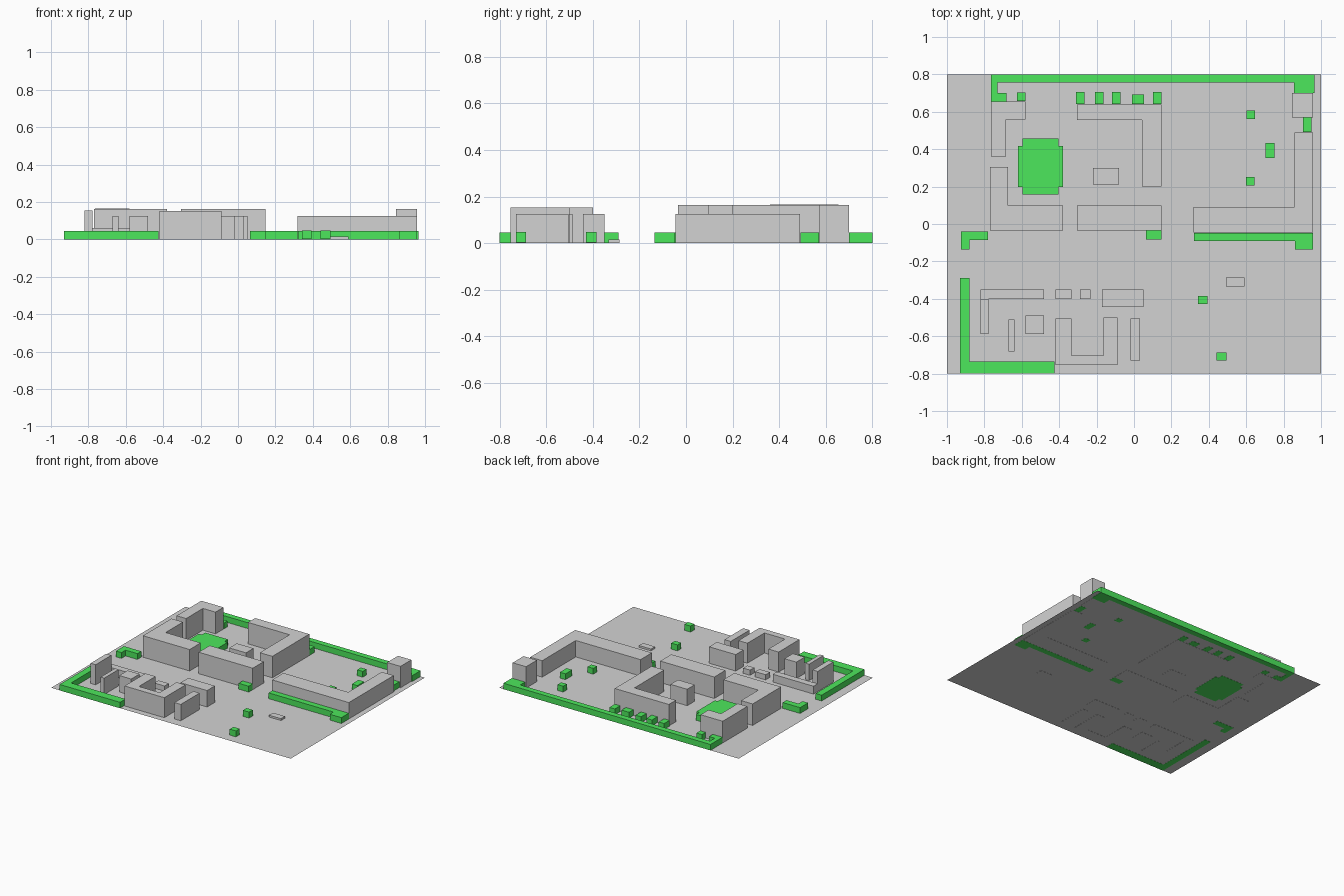
import bpy
import bmesh

cube = bpy.data.objects.get("Cube")
if cube:
    bpy.data.objects.remove(cube, do_unlink=True)


def make_material(name, colour):
    mat = bpy.data.materials.new(name)
    mat.use_nodes = True
    mat.diffuse_color = colour
    mat.node_tree.nodes["Principled BSDF"].inputs["Base Color"].default_value = colour
    return mat


concrete = make_material("concrete_grey", (0.65, 0.65, 0.65, 1))
foliage = make_material("foliage_green", (0.075, 0.82, 0.11, 1))

HEDGE, LOW, TALL = 0.045, 0.125, 0.163


def extrude_plan(name, points, height, material, base=0.0):
    """Raise a flat outline into a solid; zero height leaves a sheet."""
    bm = bmesh.new()
    face = bm.faces.new([bm.verts.new((x, y, base)) for x, y in points])
    face.normal_update()
    if face.normal.z < 0:
        face.normal_flip()
    if height:
        top = bmesh.ops.extrude_face_region(bm, geom=[face], use_keep_orig=True)
        verts = [v for v in top["geom"] if isinstance(v, bmesh.types.BMVert)]
        bmesh.ops.translate(bm, verts=verts, vec=(0, 0, height))
        bmesh.ops.recalc_face_normals(bm, faces=bm.faces)
    mesh = bpy.data.meshes.new(name)
    bm.to_mesh(mesh)
    bm.free()
    mesh.materials.append(material)
    obj = bpy.data.objects.new(name, mesh)
    bpy.context.collection.objects.link(obj)
    return obj


def box(name, left, right, front, back, height, material=concrete, base=0.0):
    plan = [(left, front), (right, front), (right, back), (left, back)]
    return extrude_plan(name, plan, height, material, base)


def ell(name, corner, tip, arm_x, arm_y, height, material=concrete):
    """L plan: outer corner, far tip, thickness of the x arm and of the y arm."""
    (cx, cy), (tx, ty) = corner, tip
    ix = cx + (arm_y if tx > cx else -arm_y)
    iy = cy + (arm_x if ty > cy else -arm_x)
    plan = [(cx, cy), (tx, cy), (tx, iy), (ix, iy), (ix, ty), (cx, ty)]
    return extrude_plan(name, plan, height, material)


def shrub(name, x, y, width=0.046, depth=0.044, base=0.0):
    return box(name, x - width / 2, x + width / 2, y - depth / 2, y + depth / 2,
               HEDGE, foliage, base)


# Ground sheet
box("ground", -1, 1, -0.8, 0.8, 0, base=0.001)

# Tall courtyard buildings at the back
ell("back_corner_building", corner=(-0.765, 0.655), tip=(-0.58, 0.36),
    arm_x=0.095, arm_y=0.08, height=TALL + 0.002)
ell("side_corner_building", corner=(-0.77, -0.034), tip=(-0.38, 0.305),
    arm_x=0.132, arm_y=0.097, height=TALL)
box("middle_building", left=-0.305, right=0.147, front=-0.034, back=0.098, height=TALL)
ell("rear_building", corner=(0.147, 0.64), tip=(-0.305, 0.2),
    arm_x=0.085, arm_y=0.105, height=TALL)
box("courtyard_pavilion", left=-0.22, right=-0.08, front=0.21, back=0.3, height=LOW)

# Low building and tower on the left side
ell("long_low_building", corner=(0.958, -0.046), tip=(0.317, 0.49),
    arm_x=0.136, arm_y=0.1, height=LOW)
box("corner_tower", left=0.846, right=0.958, front=0.57, back=0.7, height=TALL)

# Front cluster of buildings
extrude_plan("u_shaped_building", [
    (-0.42, -0.753), (-0.088, -0.753), (-0.088, -0.5), (-0.163, -0.5),
    (-0.163, -0.703), (-0.335, -0.703), (-0.335, -0.505), (-0.42, -0.505),
], 0.152, concrete)
box("narrow_wing", left=-0.02, right=0.033, front=-0.73, back=-0.505, height=LOW)
box("wide_block", left=-0.17, right=0.052, front=-0.443, back=-0.35, height=LOW)
box("end_wall_block", left=-0.82, right=-0.778, front=-0.587, back=-0.4, height=0.153)
box("thin_wing", left=-0.67, right=-0.64, front=-0.682, back=-0.51, height=LOW)
box("square_block", left=-0.58, right=-0.48, front=-0.588, back=-0.488, height=LOW)
box("low_row", left=-0.82, right=-0.48, front=-0.4, back=-0.35, height=0.06)
box("low_shed", left=-0.42, right=-0.333, front=-0.4, back=-0.35, height=0.04)
box("small_shed", left=-0.29, right=-0.233, front=-0.4, back=-0.35, height=0.04)
box("low_platform", left=0.492, right=0.592, front=-0.333, back=-0.285, height=0.015)

# Hedges along the edges
extrude_plan("back_hedge", [
    (-0.765, 0.8), (0.965, 0.8), (0.965, 0.7), (0.855, 0.7), (0.855, 0.757),
    (-0.73, 0.757), (-0.73, 0.7), (-0.683, 0.7), (-0.683, 0.656), (-0.765, 0.656),
], HEDGE, foliage)
ell("front_corner_hedge", corner=(-0.93, -0.8), tip=(-0.425, -0.29),
    arm_x=0.065, arm_y=0.05, height=HEDGE, material=foliage)
ell("side_hedge", corner=(-0.925, -0.04), tip=(-0.78, -0.135),
    arm_x=0.046, arm_y=0.046, height=HEDGE, material=foliage)
ell("long_building_hedge", corner=(0.958, -0.047), tip=(0.32, -0.135),
    arm_x=0.044, arm_y=0.097, height=HEDGE, material=foliage)

# Courtyard garden: a square with notched corners
gx, gy, outer_x, outer_y, inner_x, inner_y = -0.5, 0.308, 0.12, 0.15, 0.095, 0.11
garden = []
for sx, sy in ((1, 1), (-1, 1), (-1, -1), (1, -1)):
    notch = [(outer_x, inner_y), (inner_x, inner_y), (inner_x, outer_y)]
    if sx * sy < 0:
        notch.reverse()
    garden += [(gx + sx * x, gy + sy * y) for x, y in notch]
extrude_plan("courtyard_garden", garden, HEDGE, foliage)

# Shrubs behind the rear building
for i, x in enumerate((-0.288, -0.186, -0.095, 0.124)):
    shrub(f"rear_shrub_{i}", x, 0.673, depth=0.064)
shrub("rear_wide_shrub", 0.022, 0.667, width=0.064, depth=0.052)

# Scattered shrubs
shrub("back_corner_shrub", -0.602, 0.68)
shrub("lawn_shrub_back", 0.625, 0.584)
shrub("lawn_shrub_middle", 0.727, 0.393, depth=0.08)
shrub("lawn_shrub_front", 0.622, 0.229)
shrub("tower_shrub", 0.926, 0.53, depth=0.078)
shrub("middle_building_shrub", 0.105, -0.058, width=0.084, depth=0.048)
shrub("plaza_shrub_back", 0.367, -0.407, width=0.052, base=0.003)
shrub("plaza_shrub_front", 0.468, -0.708, width=0.052, base=0.003)
